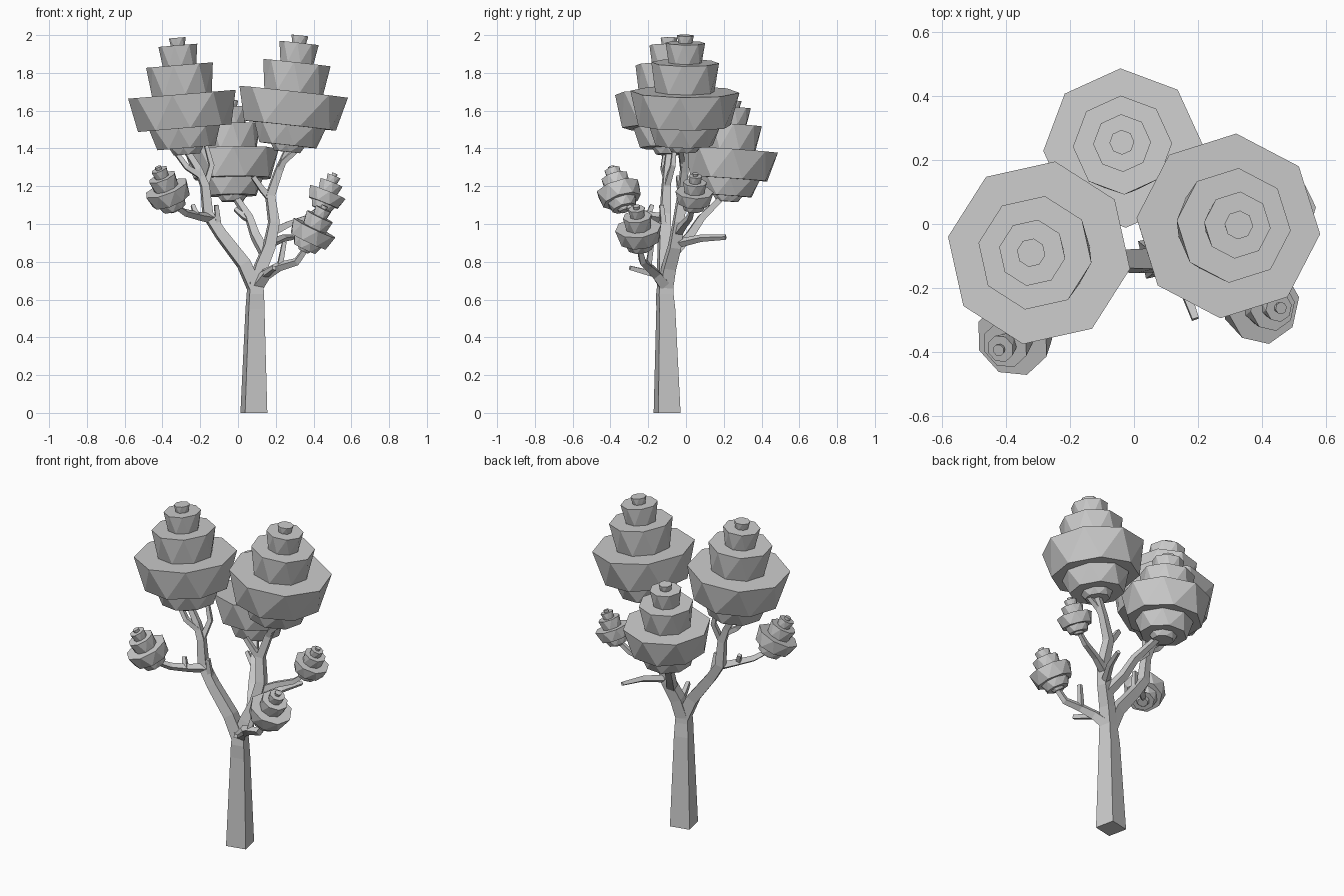
import bpy, bmesh, math
from mathutils import Vector

UP = Vector((0, 0, 1))


def ring(bm, centre, axis, radius, sides, degrees):
    turn = UP.rotation_difference(Vector(axis).normalized())
    verts = []
    for i in range(sides):
        a = math.radians(degrees) + math.tau * i / sides
        offset = turn @ Vector((math.cos(a), math.sin(a), 0))
        verts.append(bm.verts.new(Vector(centre) + radius * offset))
    return verts


def finish(bm, name):
    bmesh.ops.recalc_face_normals(bm, faces=bm.faces)
    mesh = bpy.data.meshes.new(name)
    bm.to_mesh(mesh)
    bm.free()
    bpy.context.collection.objects.link(bpy.data.objects.new(name, mesh))


def limb(name, *path):
    """Tapered four-sided tube through (x, y, z, radius) points."""
    bm = bmesh.new()
    pts = [Vector(p[:3]) for p in path]
    rings = []
    for i, p in enumerate(path):
        axis = pts[min(i + 1, len(pts) - 1)] - pts[max(i - 1, 0)]
        if p[2] == 0:
            axis = UP
        rings.append(ring(bm, pts[i], axis, p[3], 4, -33))
    for lo, hi in zip(rings, rings[1:]):
        for i in range(4):
            j = (i + 1) % 4
            bm.faces.new((lo[i], lo[j], hi[j], hi[i]))
    bm.faces.new(rings[0])
    bm.faces.new(rings[-1])
    finish(bm, name)


# Stacked tiers: lower radius, upper radius, lower height, upper height
TIERS = [(.07, .09, -.32, -.285), (.155, .19, -.285, -.18), (.25, .29, -.18, 0),
         (.16, .18, 0, .155), (.09, .105, .155, .26), (.038, .045, .26, .30)]


def foliage(name, centre, axis, scale, degrees):
    """Octagonal tiers with twisted, triangulated sides."""
    bm = bmesh.new()
    axis = Vector(axis).normalized()
    rings = []
    for r0, r1, z0, z1 in TIERS:
        for r, z, twist in ((r0, z0, 17), (r1, z1, 0)):
            rings.append(ring(bm, Vector(centre) + axis * z * scale, axis,
                              r * scale, 8, degrees + twist))
    for lo, hi in zip(rings, rings[1:]):
        for i in range(8):
            j = (i + 1) % 8
            bm.faces.new((lo[i], hi[j], hi[i]))
            bm.faces.new((lo[i], lo[j], hi[j]))
    bm.faces.new(rings[0])
    bm.faces.new(rings[-1])
    finish(bm, name)


# Trunk and the two main forks
limb("trunk", (.084, -.10, 0, .085), (.09, -.107, .55, .06), (.092, -.112, .63, .055), (.092, -.11, .70, .048))
limb("left_fork", (.09, -.11, .66, .05), (.03, -.115, .79, .046), (-.09, -.115, .945, .04),
     (-.16, -.11, 1.05, .036), (-.175, -.105, 1.2, .03), (-.21, -.10, 1.29, .025), (-.28, -.09, 1.40, .02))
limb("right_fork", (.092, -.11, .66, .05), (.12, -.09, .77, .046), (.165, -.06, .88, .042),
     (.19, -.04, 1.01, .037), (.17, -.02, 1.15, .032), (.215, -.01, 1.28, .027), (.27, 0, 1.41, .02))

# Branches that carry foliage
limb("low_right_branch", (.10, -.11, .67, .04), (.15, -.16, .735, .032), (.22, -.20, .775, .026),
     (.31, -.23, .80, .022), (.36, -.245, .87, .018))
limb("mid_right_branch", (.19, -.04, .96, .028), (.27, -.01, 1.00, .022), (.37, .02, 1.035, .019),
     (.45, .04, 1.10, .014))
limb("back_branch", (.145, -.07, .84, .034), (.09, .02, .94, .03), (.06, .08, 1.03, .026), (-.02, .20, 1.15, .02))
limb("left_branch", (-.14, -.11, 1.03, .028), (-.20, -.18, 1.04, .024), (-.28, -.26, 1.06, .021),
     (-.34, -.325, 1.10, .016))

# Bare twigs
limb("twig_low_front", (.14, -.15, .73, .024), (.16, -.21, .745, .02), (.192, -.297, .768, .015))
limb("twig_low_up", (.22, -.20, .77, .02), (.245, -.18, .905, .015))
limb("twig_back_right", (.18, -.03, .90, .024), (.24, .08, .925, .02), (.29, .21, .93, .014))
limb("twig_back", (.065, .07, 1.02, .02), (.03, .09, 1.04, .018), (-.015, .11, 1.08, .014))
limb("twig_middle", (.175, -.02, 1.13, .025), (.13, -.03, 1.18, .021), (.08, -.04, 1.25, .017))
limb("twig_left_inner", (-.10, -.115, .95, .022), (-.115, -.13, 1.10, .015))
limb("twig_left_outer", (-.22, -.20, 1.045, .02), (-.24, -.18, 1.10, .014))
limb("twig_left_high", (-.175, -.105, 1.19, .022), (-.14, -.07, 1.31, .018), (-.17, -.06, 1.42, .014))
limb("twig_left_top", (-.19, -.105, 1.25, .022), (-.27, -.12, 1.30, .019), (-.33, -.11, 1.38, .016))
limb("twig_right_top", (.21, -.01, 1.27, .022), (.24, -.02, 1.33, .02), (.32, -.03, 1.40, .016))

# Foliage clumps
foliage("foliage_left", (-.297, -.09, 1.687), (-.083, 0, 1), 1, 35)
foliage("foliage_right", (.295, -.006, 1.70), (.11, .01, 1), 1, 40)
foliage("foliage_back", (-.034, .2375, 1.395), (-.015, .07, 1), .862, 2)
foliage("foliage_small_left", (-.38, -.36, 1.19), (-.35, -.28, .9), .42, 20)
foliage("foliage_small_low", (.405, -.253, .98), (.43, -.08, .9), .43, 10)
foliage("foliage_small_high", (.475, .045, 1.17), (.37, .05, .93), .35, 5)
